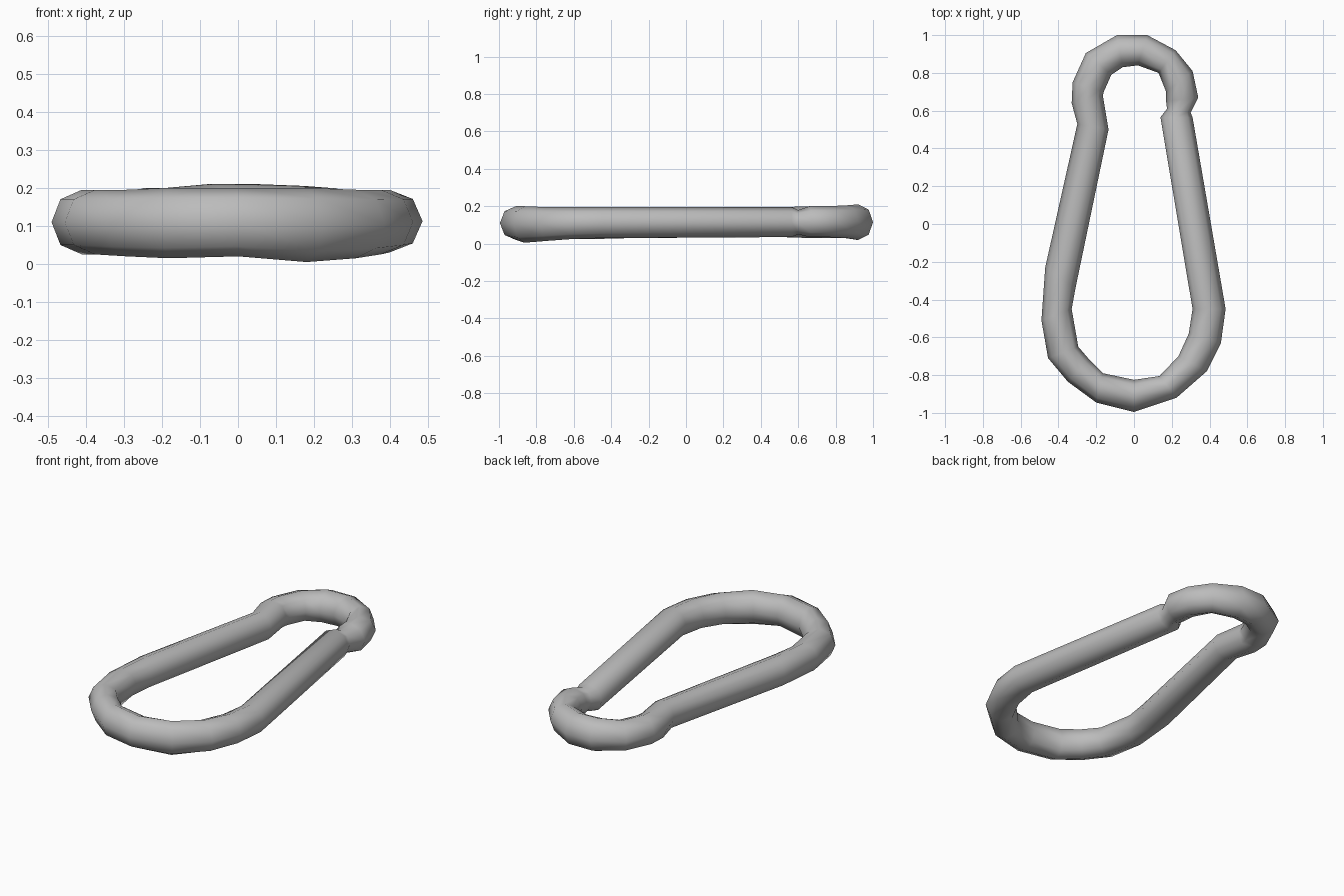
import bpy, bmesh, math
from mathutils import Vector

cube = bpy.data.objects.get("Cube")
if cube:
    bpy.data.objects.remove(cube, do_unlink=True)

SIDES = 8


def flat_material(name, value):
    mat = bpy.data.materials.new(name)
    mat.use_nodes = True
    color = (value, value, value, 1)
    mat.diffuse_color = color
    bsdf = mat.node_tree.nodes["Principled BSDF"]
    bsdf.inputs["Base Color"].default_value = color
    bsdf.inputs["Roughness"].default_value = 0.6
    return mat


def section(bm, outer, inner, low, high):
    """One oval ring of the bar, spanning outer to inner edge and low to high."""
    outer, inner = Vector(outer), Vector(inner)
    middle, reach = (outer + inner) / 2, (outer - inner) / 2
    ring = []
    for i in range(SIDES):
        a = math.tau * i / SIDES
        p = middle + reach * math.cos(a)
        z = (low + high) / 2 + (high - low) / 2 * math.sin(a)
        ring.append(bm.verts.new((p.x, p.y, z)))
    return ring


def closed_bar(name, stations, mat):
    bm = bmesh.new()
    rings = [section(bm, *s) for s in stations]
    for k, ring in enumerate(rings):
        after = rings[(k + 1) % len(rings)]
        for i in range(SIDES):
            j = (i + 1) % SIDES
            bm.faces.new((ring[i], ring[j], after[j], after[i]))
    bmesh.ops.recalc_face_normals(bm, faces=bm.faces)
    mesh = bpy.data.meshes.new(name)
    bm.to_mesh(mesh)
    bm.free()
    mesh.materials.append(mat)
    obj = bpy.data.objects.new(name, mesh)
    bpy.context.collection.objects.link(obj)
    bpy.context.view_layer.objects.active = obj
    obj.select_set(True)
    bpy.ops.object.shade_smooth_by_angle(angle=math.radians(60))
    return obj


# Outer edge, inner edge, lowest and highest point of each section
hook = [
    ((-.09, 1), (-.06, .83), .02, .21),
    ((.07, 1), (.02, .84), .02, .21),
    ((.22, .92), (.13, .8), .03, .205),
    ((.31, .81), (.17, .7), .035, .2),
    ((.34, .67), (.17, .65), .035, .2),
    ((.3, .59), (.175, .61), .05, .18),
]
gate = [
    ((.31, .565), (.14, .565), .035, .195),
    ((.485, -.45), (.31, -.45), .03, .195),
]
bend = [
    ((.46, -.63), (.29, -.58), .025, .195),
    ((.385, -.78), (.235, -.7), .015, .195),
    ((.225, -.92), (.135, -.805), .005, .2),
    ((0, -.995), (0, -.825), .02, .2),
    ((-.2, -.945), (-.165, -.79), .015, .2),
    ((-.35, -.835), (-.235, -.72), .02, .195),
    ((-.455, -.71), (-.295, -.65), .025, .195),
    ((-.49, -.51), (-.33, -.45), .025, .195),
    ((-.47, -.23), (-.31, -.34), .03, .195),
]
spine = [
    ((-.3, .53), (-.135, .5), .035, .195),
    ((-.33, .64), (-.165, .68), .03, .2),
    ((-.325, .75), (-.16, .7), .03, .2),
    ((-.255, .905), (-.12, .79), .03, .2),
]

steel = flat_material("steel grey", 0.5)
closed_bar("carabiner_ring", hook + gate + bend + spine, steel)
